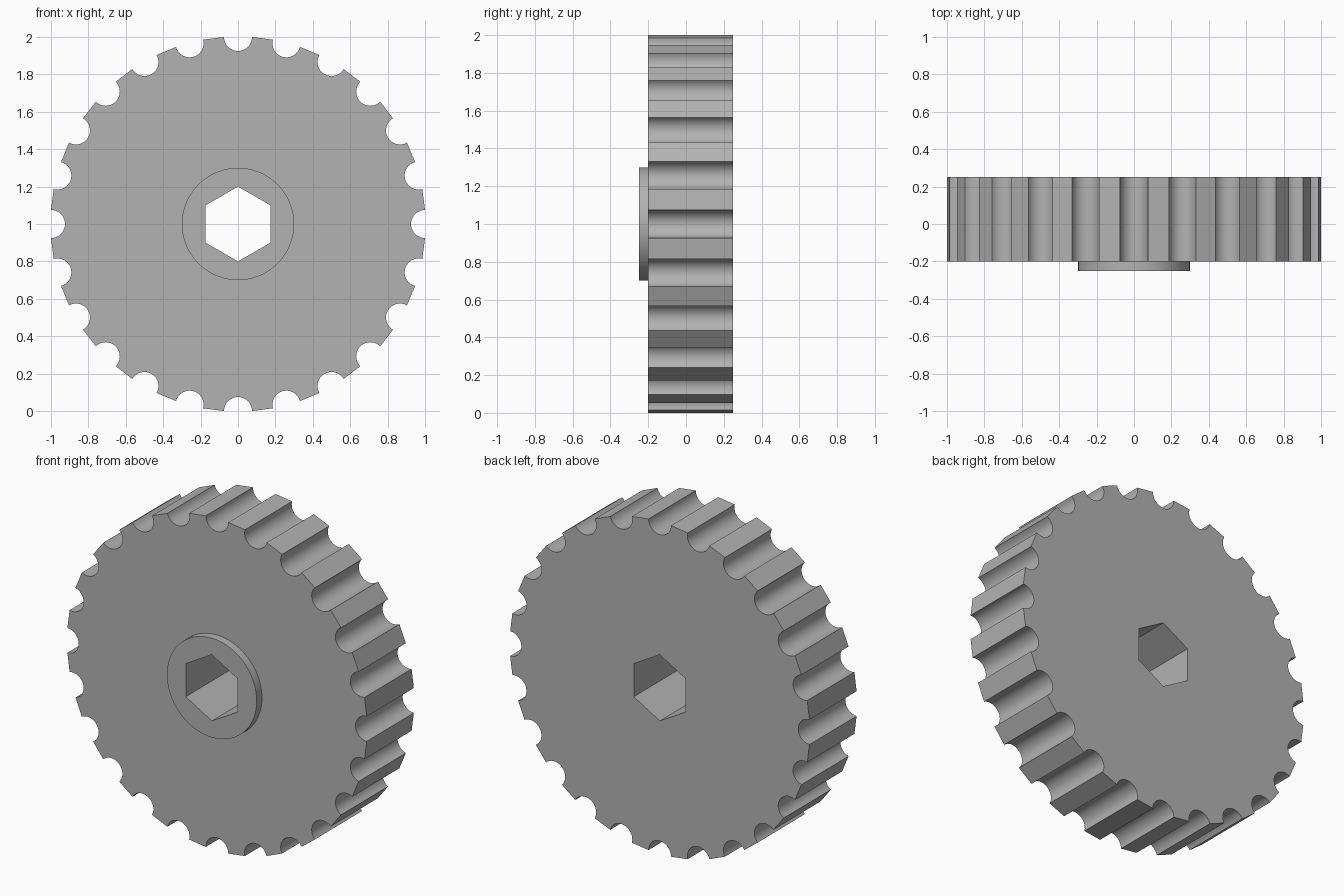
import bpy, bmesh
from math import sin, cos, pi, radians
from mathutils import Vector, Matrix

if "Cube" in bpy.data.objects:
    bpy.data.objects.remove(bpy.data.objects["Cube"])

GROOVES, GROOVE_R, GROOVE_STEPS = 24, 0.075, 16
HUB_R, BORE_R = 0.3, 0.2
HUB_FRONT, FRONT, BACK = -0.25, -0.2, 0.25

grey = bpy.data.materials.new("grey plastic")
grey.use_nodes = True
colour = (0.45, 0.45, 0.45, 1)
grey.diffuse_color = colour
grey.node_tree.nodes["Principled BSDF"].inputs["Base Color"].default_value = colour


def ring(radius, count, turn=0.0):
    """Regular polygon outline in the x-z plane."""
    angles = [turn + 2 * pi * i / count for i in range(count)]
    return [(radius * cos(a), radius * sin(a)) for a in angles]


def grooved_rim():
    """Semicircular grooves centred on the unit circle, joined by flat lands."""
    points = []
    for g in range(GROOVES):
        turn = Matrix.Rotation(2 * pi * g / GROOVES, 2)
        for s in range(GROOVE_STEPS + 1):
            a = -pi / 2 + pi * s / GROOVE_STEPS
            points.append(turn @ Vector((1 - GROOVE_R * cos(a), GROOVE_R * sin(a))))
    return points


bm = bmesh.new()


def loop(outline, y):
    verts = [bm.verts.new((x, y, z + 1)) for x, z in outline]
    edges = [bm.edges.new((v, verts[i - 1])) for i, v in enumerate(verts)]
    return verts, edges


def wall(a, b):
    for i in range(len(a[0])):
        bm.faces.new((a[0][i - 1], a[0][i], b[0][i], b[0][i - 1]))


def cap(outer, inner, direction):
    bmesh.ops.triangle_fill(bm, use_beauty=True, edges=outer[1] + inner[1],
                            normal=(0, direction, 0))


# Outlines of the rim, raised hub and hexagonal bore
rim, hub, bore = grooved_rim(), ring(HUB_R, 72), ring(BORE_R, 6, pi / 2)
rim_front, rim_back = loop(rim, FRONT), loop(rim, BACK)
hub_base, hub_face = loop(hub, FRONT), loop(hub, HUB_FRONT)
bore_front, bore_back = loop(bore, HUB_FRONT), loop(bore, BACK)

# Flat faces
cap(rim_front, hub_base, -1)
cap(hub_face, bore_front, -1)
cap(rim_back, bore_back, 1)

# Rim, hub and bore walls
wall(rim_front, rim_back)
wall(hub_base, hub_face)
wall(bore_front, bore_back)

bmesh.ops.recalc_face_normals(bm, faces=bm.faces[:])
mesh = bpy.data.meshes.new("grooved_wheel")
bm.to_mesh(mesh)
bm.free()
mesh.materials.append(grey)

wheel = bpy.data.objects.new("grooved_wheel", mesh)
bpy.context.collection.objects.link(wheel)
bpy.ops.object.select_all(action="DESELECT")
wheel.select_set(True)
bpy.context.view_layer.objects.active = wheel
bpy.ops.object.shade_smooth_by_angle(angle=radians(30))
